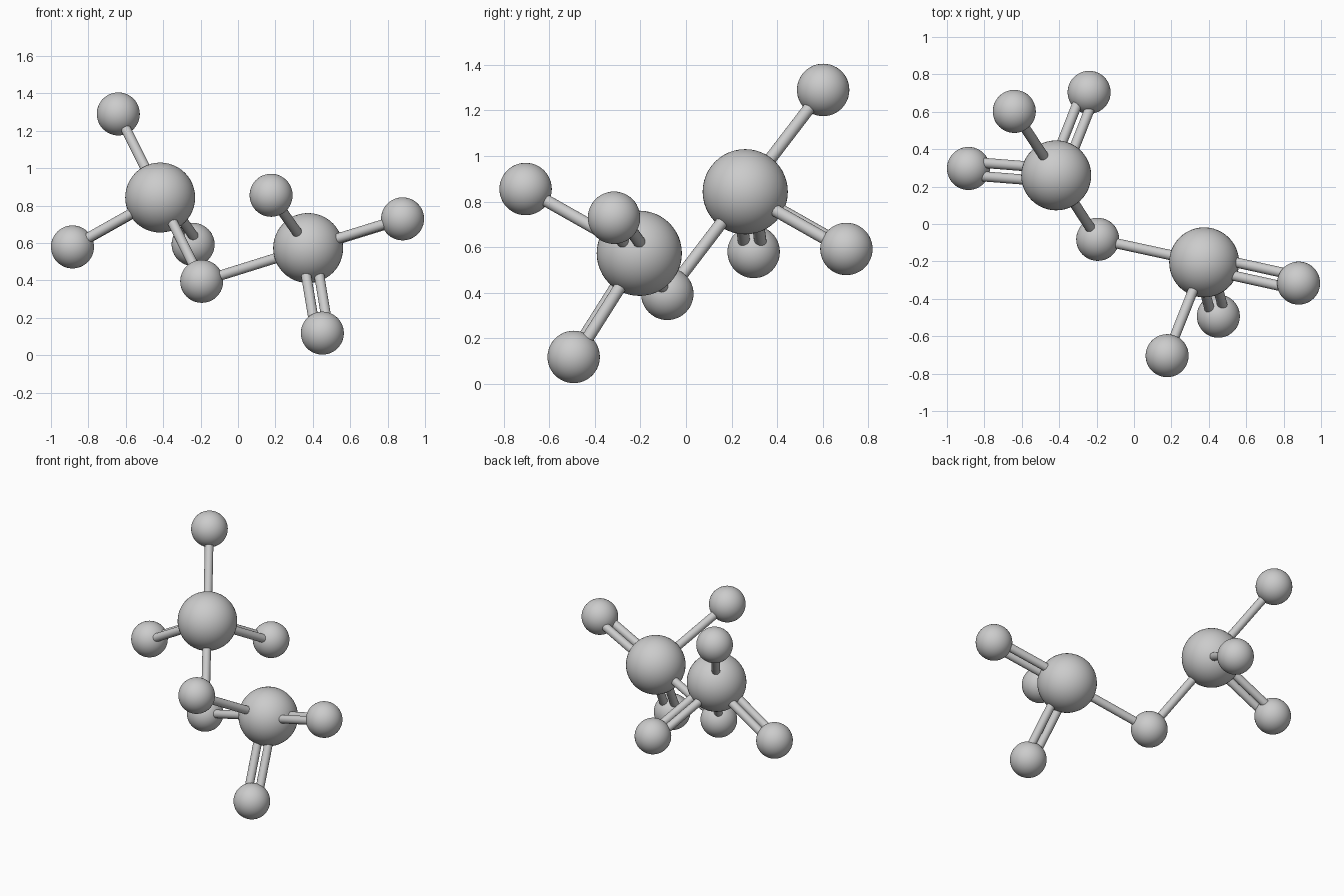
import bpy
from mathutils import Vector

cube = bpy.data.objects.get("Cube")
if cube:
    bpy.data.objects.remove(cube, do_unlink=True)

# One plain grey for everything
grey = bpy.data.materials.new("plain_grey")
grey.use_nodes = True
COLOUR = (0.6, 0.6, 0.6, 1.0)
grey.diffuse_color = COLOUR
grey.node_tree.nodes["Principled BSDF"].inputs["Base Color"].default_value = COLOUR

CENTRE_R, OUTER_R = 0.187, 0.115
ROD_R, ROD_GAP = 0.027, 0.036


def finish(name):
    obj = bpy.context.object
    obj.name = name
    obj.data.materials.append(grey)
    bpy.ops.object.shade_smooth_by_angle()


def ball(name, centre, radius):
    bpy.ops.mesh.primitive_uv_sphere_add(segments=48, ring_count=24, radius=radius, location=centre)
    finish(name)


def rod(name, start, end):
    axis = end - start
    bpy.ops.mesh.primitive_cylinder_add(vertices=24, radius=ROD_R, depth=axis.length,
                                        location=(start + end) / 2)
    bpy.context.object.rotation_euler = axis.to_track_quat("Z", "Y").to_euler()
    finish(name)


def link(name, start, end, double=False):
    if not double:
        rod(name + "_rod", start, end)
        return
    # Paired rods sit side by side horizontally
    side = (end - start).cross(Vector((0, 0, 1))).normalized() * ROD_GAP
    rod(name + "_rod_a", start + side, end + side)
    rod(name + "_rod_b", start - side, end - side)


# Two large balls joined through a small bridge ball
bridge = Vector((-0.194, -0.082, 0.395))
ball("bridge_ball", bridge, OUTER_R)

# Each cluster: centre, then outer balls (name, position, paired rods)
clusters = {
    "right": ((-0.416, 0.26, 0.843), [
        ("top", (-0.64, 0.602, 1.29), False),
        ("side", (-0.885, 0.297, 0.579), True),
        ("back", (-0.24, 0.704, 0.592), True)]),
    "left": ((0.375, -0.205, 0.573), [
        ("front", (0.177, -0.704, 0.855), False),
        ("side", (0.88, -0.316, 0.729), True),
        ("bottom", (0.451, -0.493, 0.118), True)]),
}
for cluster, (centre, outers) in clusters.items():
    centre = Vector(centre)
    ball(cluster + "_centre_ball", centre, CENTRE_R)
    link(cluster + "_bridge", centre, bridge)
    for part, position, double in outers:
        ball(f"{cluster}_{part}_ball", position, OUTER_R)
        link(f"{cluster}_{part}", centre, Vector(position), double)
